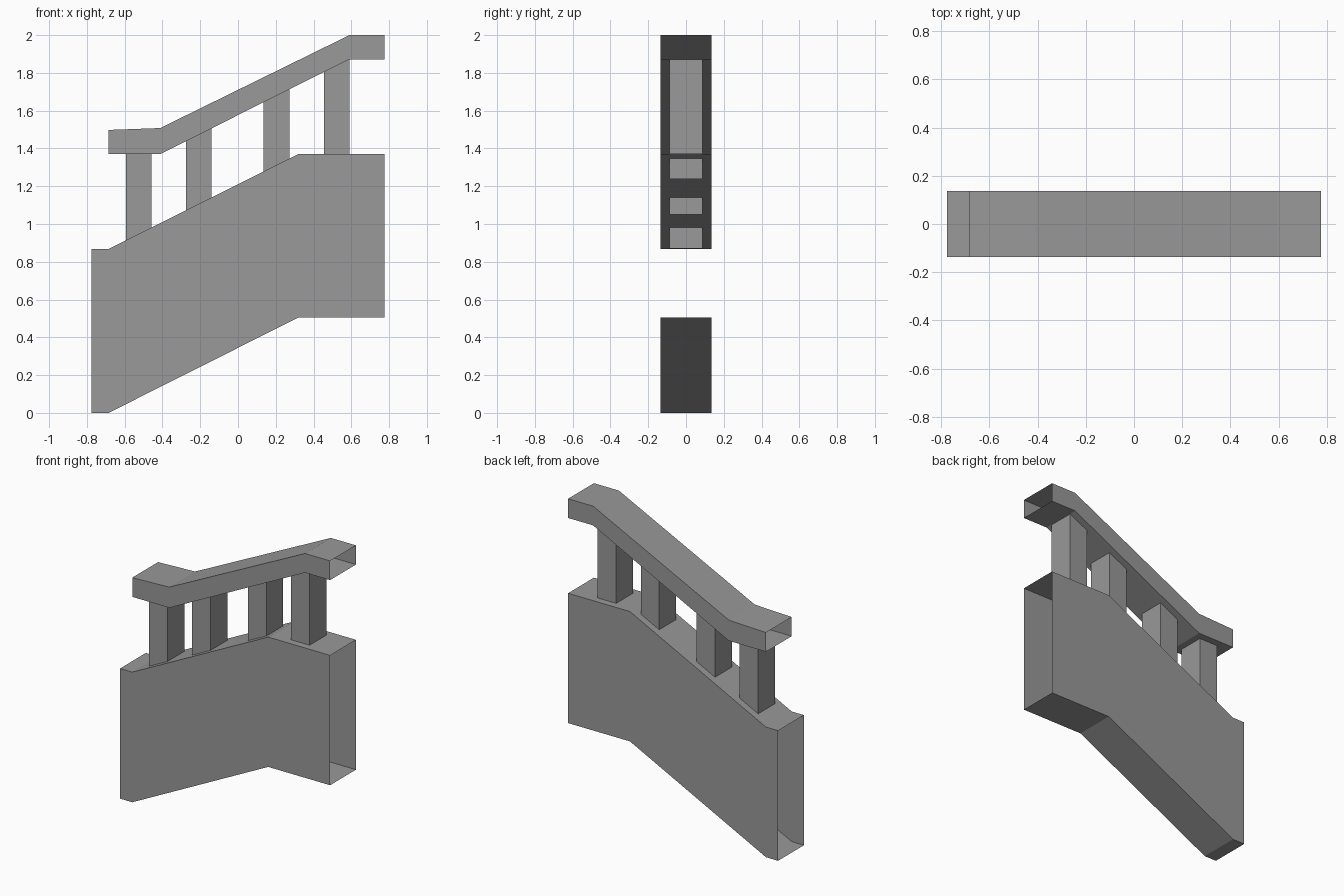
import bpy, bmesh

if "Cube" in bpy.data.objects:
    bpy.data.objects.remove(bpy.data.objects["Cube"])

# Shared mid-grey stone
stone = bpy.data.materials.new("stone_grey")
stone.diffuse_color = (0.319, 0.319, 0.319, 1.0)
stone.use_nodes = True
stone.node_tree.nodes["Principled BSDF"].inputs["Base Color"].default_value = stone.diffuse_color


def tube(name, rings):
    """Open-ended tube skinned through a list of four-corner rings."""
    bm = bmesh.new()
    loops = [[bm.verts.new(p) for p in ring] for ring in rings]
    for a, b in zip(loops, loops[1:]):
        for i in range(4):
            j = (i + 1) % 4
            bm.faces.new((a[i], b[i], b[j], a[j]))
    mesh = bpy.data.meshes.new(name)
    bm.to_mesh(mesh)
    bm.free()
    mesh.materials.append(stone)
    obj = bpy.data.objects.new(name, mesh)
    bpy.context.collection.objects.link(obj)
    return obj


def sloped_beam(name, half_width, stations):
    """Beam along x; each station is (x, bottom z, top z)."""
    w = half_width
    return tube(name, [[(x, -w, lo), (x, w, lo), (x, w, hi), (x, -w, hi)]
                       for x, lo, hi in stations])


def post(name, x, z, half_x=0.068, half_y=0.088, height=0.5):
    """Upright square post, its ends buried in the wall and rail."""
    return tube(name, [[(x - half_x, -half_y, h), (x - half_x, half_y, h),
                        (x + half_x, half_y, h), (x + half_x, -half_y, h)]
                       for h in (z + height, z)])


# Stair-side wall, open at both ends
sloped_beam("lower_wall", 0.136, [(-0.775, 0.0, 0.868), (-0.685, 0.0, 0.868),
                                  (0.318, 0.504, 1.37), (0.775, 0.504, 1.37)])

# Handrail, open at both ends
sloped_beam("handrail", 0.136, [(-0.685, 1.37, 1.498), (-0.412, 1.37, 1.508),
                                (0.59, 1.872, 2.0), (0.775, 1.872, 2.0)])

# Balusters stepping up the slope
for n, (x, z) in enumerate([(-0.526, 0.87), (-0.208, 1.05),
                            (0.204, 1.237), (0.522, 1.37)], 1):
    post(f"baluster_{n}", x, z)
